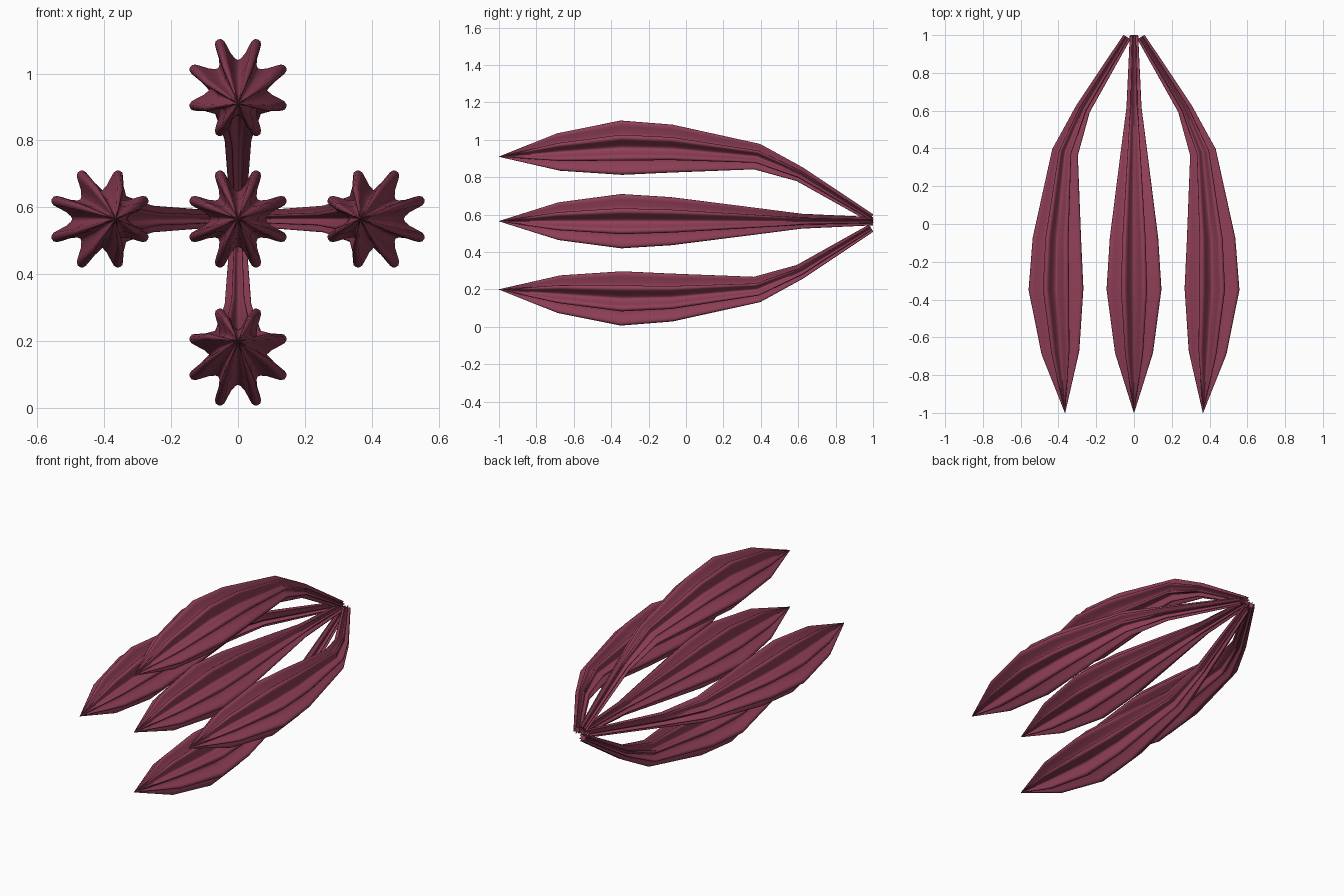
import bpy, bmesh, math
from mathutils import Vector

cube = bpy.data.objects.get("Cube")
if cube:
    bpy.data.objects.remove(cube, do_unlink=True)

material = bpy.data.materials.new("dark rose")
material.use_nodes = True
colour = (0.28, 0.05, 0.095, 1)
material.diffuse_color = colour
material.node_tree.nodes["Principled BSDF"].inputs["Base Color"].default_value = colour

LOBES = 8
# Half a lobe, from valley to tip: (outward, sideways) for a unit radius
HALF_LOBE = [(0.49, 0.203), (0.535, 0.165), (0.65, 0.125), (0.84, 0.108),
             (0.93, 0.095), (0.985, 0.055), (1, 0)]
# Stations along a pod: (y, sideways bow, radius)
STATIONS = [(-1, 0.365, 0.001), (-0.68, 0.39, 0.108), (-0.345, 0.413, 0.156),
            (-0.08, 0.408, 0.138), (0.38, 0.365, 0.075), (0.61, 0.27, 0.043),
            (0.99, 0.037, 0.024)]
CENTRE_Z = 0.565


def star_section():
    # Mirror the half lobe, then repeat it around the circle
    lobe = [Vector((a, -b)) for a, b in HALF_LOBE]
    lobe += [Vector((a, b)) for a, b in reversed(HALF_LOBE[1:-1])]
    points = []
    for i in range(LOBES):
        t = (i + 0.5) * math.tau / LOBES
        c, s = math.cos(t), math.sin(t)
        points += [Vector((p.x * c - p.y * s, p.x * s + p.y * c)) for p in lobe]
    return points


def make_pod(name, direction, bow=1.0, shift=0.0):
    """Sweep the star along a bowed path that leans towards direction."""
    out = Vector((direction[0], 0, direction[1]))
    base = Vector((0, 0, CENTRE_Z + shift))
    path = [base + out * (x * bow) + Vector((0, y, 0)) for y, x, r in STATIONS]
    if not bow:
        path[-1].y = 1
    section = star_section()
    bm = bmesh.new()
    rings = []
    for i, centre in enumerate(path):
        before = path[max(i - 1, 0)]
        after = path[min(i + 1, len(path) - 1)]
        tangent = (centre - before).normalized() + (after - centre).normalized()
        tangent.normalize()
        if i == 0:
            tangent = Vector((0, 1, 0))
        u = (out - tangent * out.dot(tangent)).normalized()
        v = tangent.cross(u)
        r = STATIONS[i][2]
        rings.append([bm.verts.new(centre + (u * p.x + v * p.y) * r) for p in section])
    count = len(section)
    for a, b in zip(rings, rings[1:]):
        for j in range(count):
            k = (j + 1) % count
            bm.faces.new((a[j], a[k], b[k], b[j]))
    # Close both ends
    bm.faces.new(rings[0])
    bm.faces.new(rings[-1])
    bmesh.ops.recalc_face_normals(bm, faces=bm.faces)
    mesh = bpy.data.meshes.new(name)
    bm.to_mesh(mesh)
    bm.free()
    mesh.materials.append(material)
    pod = bpy.data.objects.new(name, mesh)
    bpy.context.collection.objects.link(pod)
    bpy.ops.object.select_all(action='DESELECT')
    pod.select_set(True)
    bpy.context.view_layer.objects.active = pod
    bpy.ops.object.shade_smooth_by_angle(angle=math.radians(60))


# One straight pod in the middle and four bowed ones around it
make_pod("centre_pod", (1, 0), bow=0)
make_pod("left_pod", (1, 0))
make_pod("right_pod", (-1, 0))
make_pod("upper_pod", (0, 1), shift=-0.02)
make_pod("lower_pod", (0, -1))
